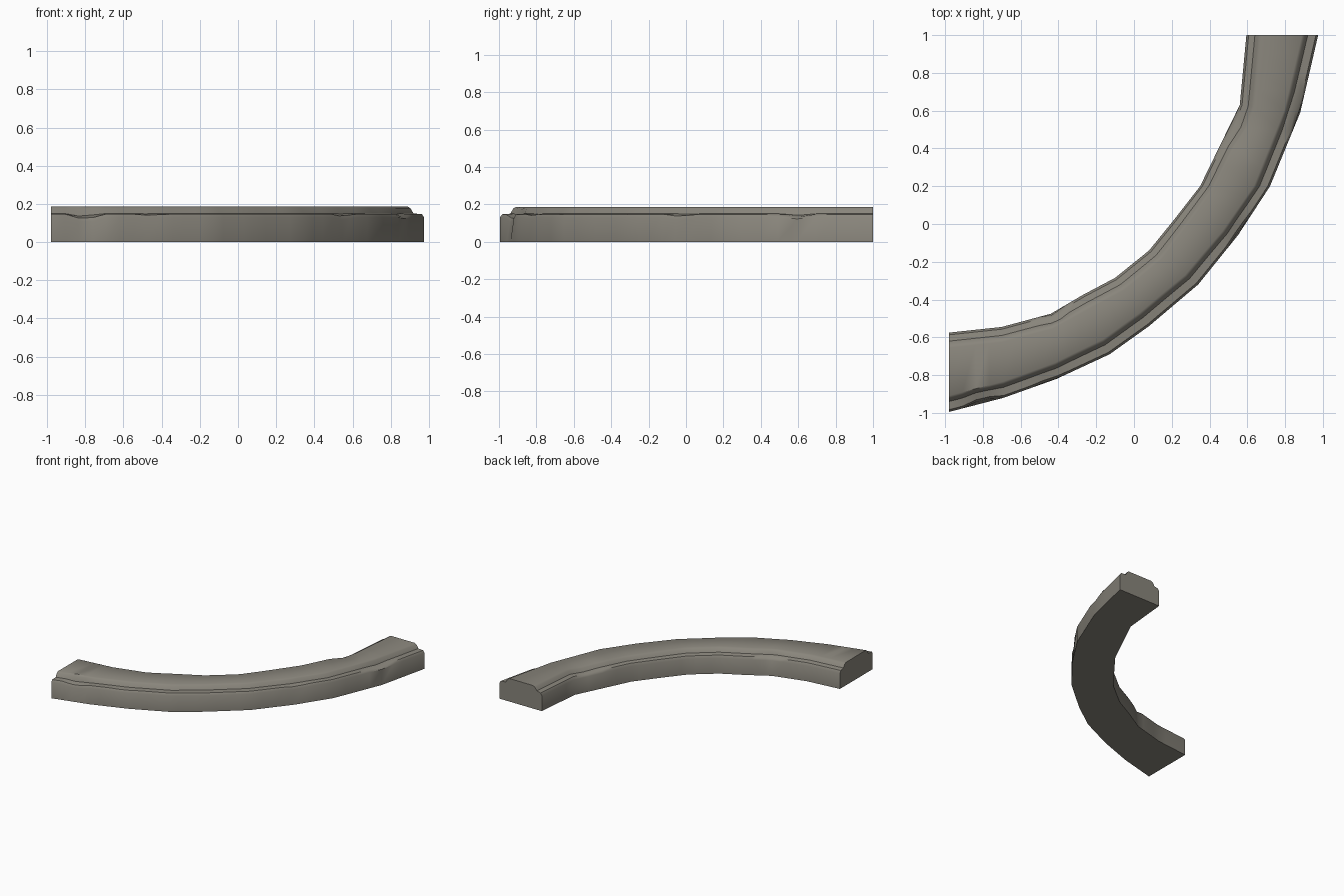
import bpy, bmesh
from mathutils import Vector

cube = bpy.data.objects.get("Cube")
if cube:
    bpy.data.objects.remove(cube, do_unlink=True)

# Worn grey stone
stone = bpy.data.materials.new("warm_grey_stone")
stone.use_nodes = True
color = (0.25, 0.235, 0.2, 1)
stone.diffuse_color = color
bsdf = stone.node_tree.nodes["Principled BSDF"]
bsdf.inputs["Base Color"].default_value = color
bsdf.inputs["Roughness"].default_value = 0.9

# Plan of the curved kerb: matching corners of the outer and inner edge
outer = [(-.98, -.995), (-.69, -.92), (-.41, -.82), (-.13, -.69), (.08, -.54),
         (.34, -.32), (.55, -.06), (.72, .2), (.88, .59), (.975, 1)]
inner = [(-.98, -.575), (-.7, -.545), (-.44, -.475), (-.27, -.375), (-.1, -.285),
         (.08, -.14), (.21, .02), (.35, .2), (.56, .63), (.595, 1)]

# Stepped edge: distance in from the edge, height
outer_edge = [(0, 0), (0, .13), (.012, .147), (.055, .15), (.072, .178), (.086, .187)]
inner_edge = [(0, 0), (0, .125), (.012, .145), (.045, .153), (.062, .178), (.08, .187)]

# Chips knocked out of the stone: centre, radius, push
chips = [((-.8, -.95, .13), .1, (.0, .025, -.035)),
         ((-.45, -.83, .15), .06, (.0, .01, -.012)),
         ((.57, -.04, .14), .07, (-.015, .01, -.02)),
         ((.86, .6, .16), .06, (-.02, .01, -.02)),
         ((.55, .52, .18), .08, (.02, -.01, -.02)),
         ((-.42, -.48, .15), .06, (.01, -.015, -.01))]

STEPS = 4


def stations(points):
    """Divide every straight run of a plan line into equal steps."""
    points = [Vector(p) for p in points]
    run = [a.lerp(b, s / STEPS) for a, b in zip(points, points[1:]) for s in range(STEPS)]
    return run + [points[-1]]


def section(out, inn):
    """One cross-section, from the outer foot over the top to the inner foot."""
    across = (inn - out).normalized()
    ring = [(out + across * d, z) for d, z in outer_edge]
    ring += [(inn - across * d, z) for d, z in reversed(inner_edge)]
    return [Vector((p.x, p.y, z)) for p, z in ring]


def chipped(p):
    result = p.copy()
    if p.z < .1:
        return result
    for centre, radius, push in chips:
        fall = max(0, 1 - (p - Vector(centre)).length / radius)
        result += Vector(push) * fall
    return result


# Sweep the stepped section along the plan
bm = bmesh.new()
rings = [[bm.verts.new(chipped(p)) for p in section(o, i)]
         for o, i in zip(stations(outer), stations(inner))]
count = len(rings[0])
for a, b in zip(rings, rings[1:]):
    for k in range(count):
        n = (k + 1) % count
        bm.faces.new((a[k], b[k], b[n], a[n]))
bm.faces.new(rings[0])
bm.faces.new(rings[-1])
bmesh.ops.recalc_face_normals(bm, faces=bm.faces)

mesh = bpy.data.meshes.new("curved_kerb")
bm.to_mesh(mesh)
bm.free()
mesh.materials.append(stone)
kerb = bpy.data.objects.new("curved_kerb", mesh)
bpy.context.collection.objects.link(kerb)

# Soft wear along the stone with crisp end cuts
bpy.ops.object.select_all(action="DESELECT")
kerb.select_set(True)
bpy.context.view_layer.objects.active = kerb
bpy.ops.object.shade_smooth_by_angle(angle=0.7)
